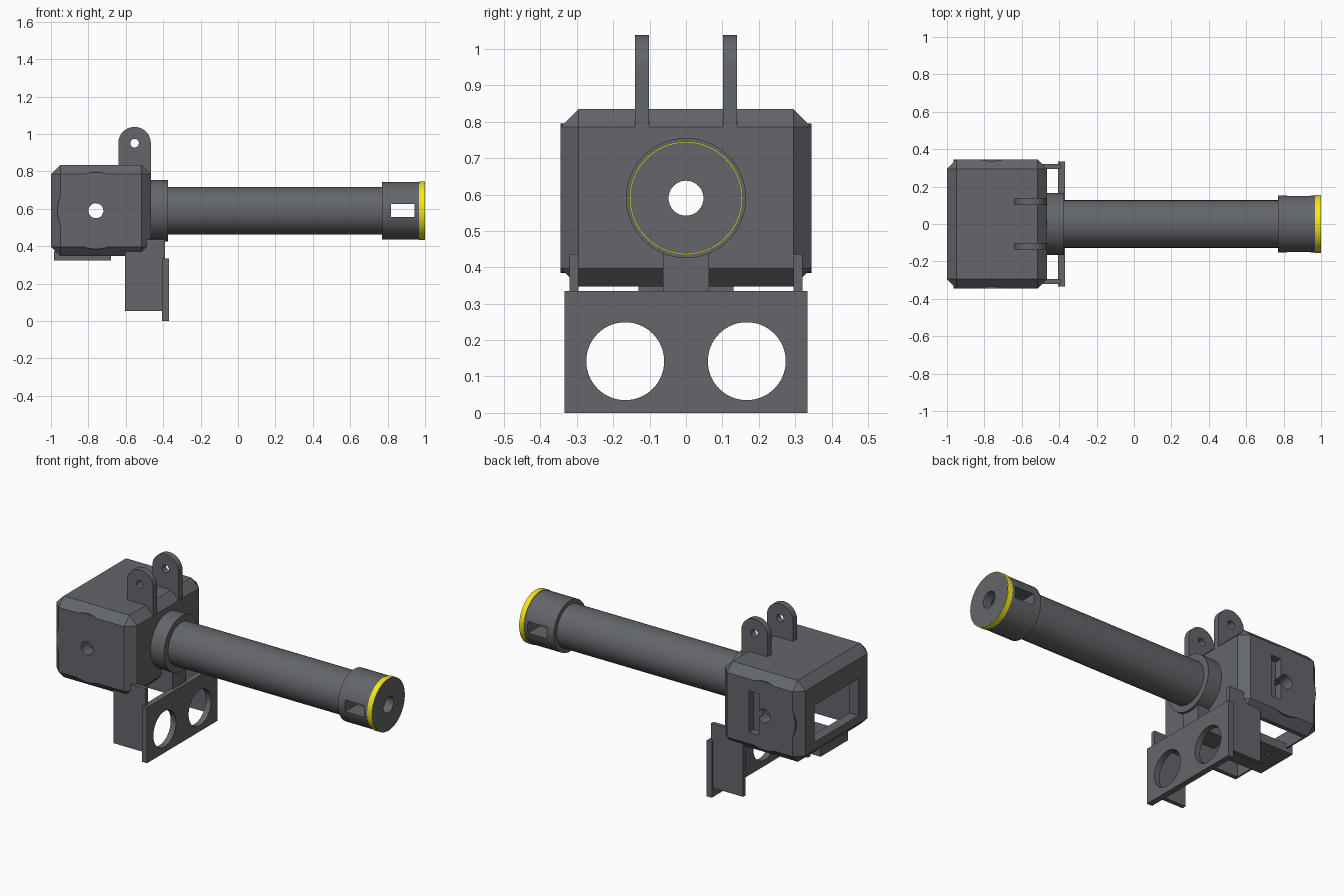
import bpy, bmesh, math
from mathutils import Matrix, Vector

if "Cube" in bpy.data.objects:
    bpy.data.objects.remove(bpy.data.objects["Cube"])

AXIS_Z = 0.590


def material(name, color):
    m = bpy.data.materials.new(name)
    m.diffuse_color = color
    m.use_nodes = True
    m.node_tree.nodes["Principled BSDF"].inputs["Base Color"].default_value = m.diffuse_color
    return m


steel = material('dark_grey', (0.125, 0.133, 0.145, 1))
yellow = material('yellow', (0.90, 0.80, 0.01, 1))


def finish(bm, name, mat=steel):
    bmesh.ops.recalc_face_normals(bm, faces=bm.faces)
    me = bpy.data.meshes.new(name)
    bm.to_mesh(me)
    bm.free()
    me.materials.append(mat)
    ob = bpy.data.objects.new(name, me)
    bpy.context.collection.objects.link(ob)
    return ob


def box(name, x, y, z, chamfer=0):
    bm = bmesh.new()
    bmesh.ops.create_cube(bm, size=1)
    for v in bm.verts:
        v.co = Vector([(a + b) / 2 + c * (b - a) for c, (a, b) in zip(v.co, (x, y, z))])
    if chamfer:
        bmesh.ops.bevel(bm, geom=bm.edges[:], offset=chamfer, segments=1, affect='EDGES')
    return finish(bm, name)


def rod(name, center, r, length, axis, n=48):
    rot = {'X': Matrix.Rotation(math.pi / 2, 4, 'Y'),
           'Y': Matrix.Rotation(math.pi / 2, 4, 'X'), 'Z': Matrix()}[axis]
    bm = bmesh.new()
    bmesh.ops.create_cone(bm, cap_ends=True, segments=n, radius1=r, radius2=r, depth=length,
                          matrix=Matrix.Translation(center) @ rot)
    return finish(bm, name)


def lathe(name, profile, mat=steel, n=96):
    """Revolve a closed (x, radius) profile around the barrel axis."""
    bm = bmesh.new()
    rings = []
    for i in range(n):
        a = 2 * math.pi * i / n
        rings.append([bm.verts.new((x, r * math.cos(a), AXIS_Z + r * math.sin(a))) for x, r in profile])
    m = len(profile)
    for i in range(n):
        p, q = rings[i], rings[(i + 1) % n]
        for j in range(m):
            k = (j + 1) % m
            bm.faces.new((p[j], p[k], q[k], q[j]))
    return finish(bm, name, mat)


def boolean(ob, tools, op='DIFFERENCE'):
    bpy.context.view_layer.objects.active = ob
    for t in tools:
        mod = ob.modifiers.new('bool', 'BOOLEAN')
        mod.operation, mod.solver, mod.object = op, 'EXACT', t
        bpy.ops.object.modifier_apply(modifier=mod.name)
        bpy.data.objects.remove(t)


def smooth(ob):
    bpy.ops.object.select_all(action='DESELECT')
    ob.select_set(True)
    bpy.context.view_layer.objects.active = ob
    bpy.ops.object.shade_smooth_by_angle(angle=math.radians(30))


# Chamfered housing with round side bosses, open bottom and rear window
body = box('housing', (-1, -0.465), (-0.345, 0.345), (0.347, 0.835), 0.05)
boolean(body, [rod('boss', (-0.76, 0, AXIS_Z), 0.205, 0.69, 'Y', 64)], 'UNION')
boolean(body, [
    box('cavity', (-0.94, -0.53), (-0.27, 0.27), (0.2, 0.76)),
    box('window', (-1.1, -0.9), (-0.21, 0.21), (0.445, 0.667)),
    rod('side_hole', (-0.76, 0, AXIS_Z), 0.04, 1, 'Y'),
    rod('bore', (-0.5, 0, AXIS_Z), 0.048, 0.3, 'X'),
    box('side_slot', (-0.725, -0.66), (0.3, 0.5), (0.465, 0.715)),
])
smooth(body)

# Plate under the housing, with two screw holes
floor = box('bottom_plate', (-0.985, -0.68), (-0.13, 0.13), (0.323, 0.375))
boolean(floor, [rod('screw_hole', (-0.88, y, 0.34), 0.009, 0.2, 'Z', 16) for y in (-0.05, 0.05)])

# Barrel with collar, tube and slotted muzzle
barrel = lathe('barrel', [(-0.50, 0.048), (-0.50, 0.165), (-0.375, 0.165), (-0.375, 0.127),
                          (0.77, 0.127), (0.77, 0.153), (1.0, 0.153), (1.0, 0.048)])
boolean(barrel, [box('muzzle_slot', (0.818, 0.945), (-0.3, 0.3), (0.557, 0.626))])
smooth(barrel)

# Yellow ring at the muzzle end
smooth(lathe('muzzle_ring', [(0.967, 0.150), (0.967, 0.156), (0.999, 0.156), (0.999, 0.150)], yellow))

# Pair of rounded mounting lugs on top, and bracket side plates
for side, s in (('left', 1), ('right', -1)):
    cx, cz, r = -0.553, 0.951, 0.087
    arc = [(cx + r * math.cos(math.pi * i / 24), cz + r * math.sin(math.pi * i / 24)) for i in range(25)]
    bm = bmesh.new()
    f = bm.faces.new([bm.verts.new((x, s * 0.102, z)) for x, z in [(cx + r, 0.77), *arc, (cx - r, 0.77)]])
    for v in bmesh.ops.extrude_face_region(bm, geom=[f])['geom']:
        if isinstance(v, bmesh.types.BMVert):
            v.co.y = s * 0.140
    lug = finish(bm, side + '_lug')
    boolean(lug, [rod('pin_hole', (cx, 0, cz), 0.023, 1, 'Y', 32)])
    smooth(lug)
    box(side + '_bracket_plate', (-0.603, -0.39), sorted((s * 0.295, s * 0.32)), (0.053, 0.437))

# Front plate of the bracket with two round openings, and its centre post
front = box('bracket_front', (-0.405, -0.37), (-0.334, 0.334), (0, 0.335))
boolean(front, [rod('opening', (-0.39, y, 0.142), 0.107, 0.2, 'X', 64) for y in (-0.167, 0.167)])
smooth(front)
box('bracket_post', (-0.603, -0.39), (-0.063, 0.063), (0.30, 0.45))
